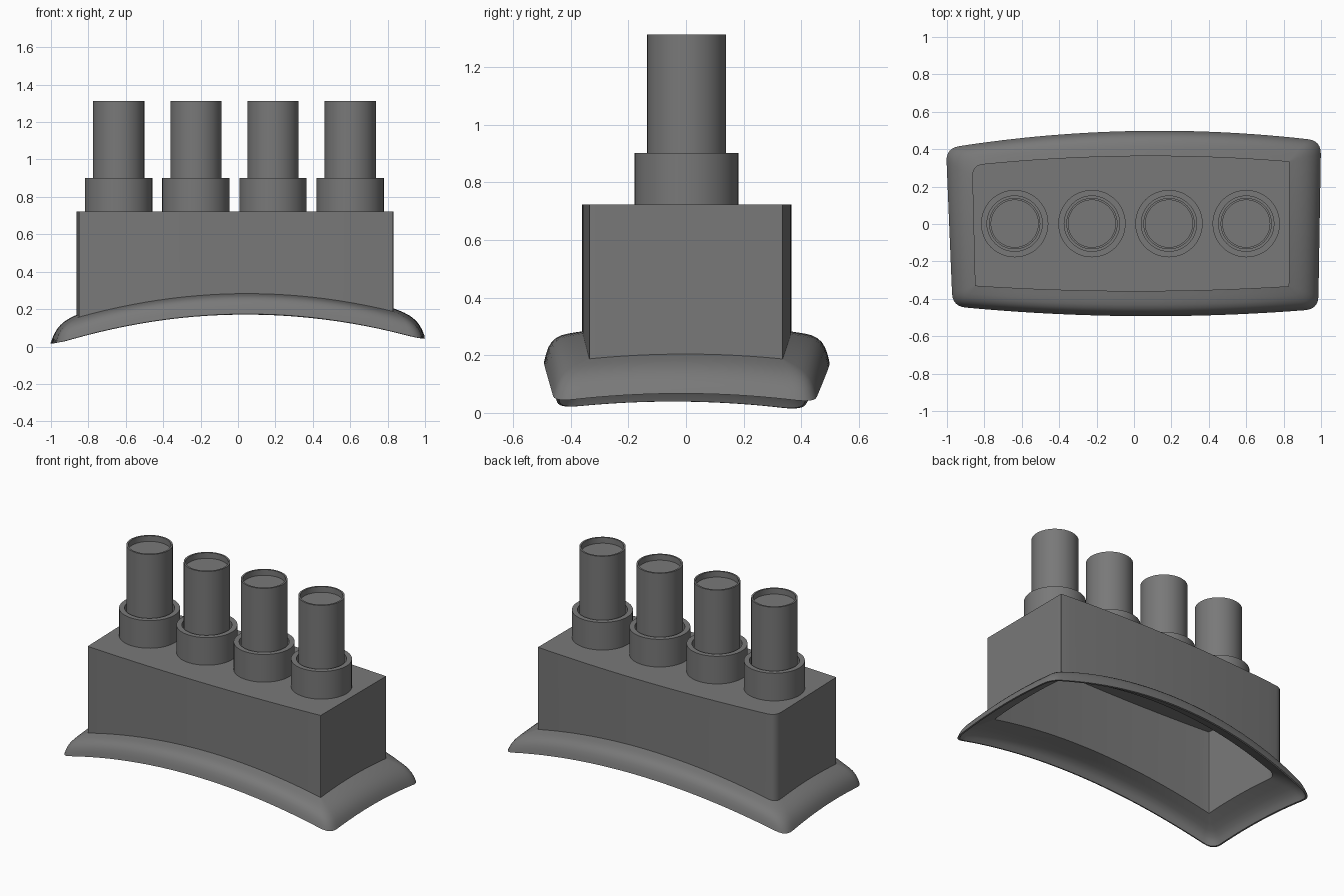
import bpy, bmesh, math
from mathutils import Vector

if "Cube" in bpy.data.objects:
    bpy.data.objects.remove(bpy.data.objects["Cube"])

grey = bpy.data.materials.new("dark grey")
grey.diffuse_color = (0.19, 0.19, 0.19, 1)
grey.use_nodes = True
grey.node_tree.nodes["Principled BSDF"].inputs["Base Color"].default_value = grey.diffuse_color

SIDE, ARC = 24, 6   # samples per side and per rounded corner


def outline(corners, bulges, radii):
    """Four bowed sides joined by rounded corners, counter-clockwise."""
    c = [Vector(p) for p in corners]

    def side(i, t):
        a, b = c[i], c[(i + 1) % 4]
        d = (b - a).normalized()
        return a.lerp(b, t) + Vector((d.y, -d.x)) * bulges[i] * 4 * t * (1 - t)

    pts = []
    for i in range(4):
        j = (i + 1) % 4
        length = (c[j] - c[i]).length
        t0, t1 = radii[i] / length, 1 - radii[j] / length
        pts += [side(i, t0 + (t1 - t0) * k / SIDE) for k in range(SIDE + 1)]
        # corner arc leading into the next side
        p, q = pts[-1], side(j, radii[j] / (c[(j + 1) % 4] - c[j]).length)
        for k in range(1, ARC):
            t = k / ARC
            pts.append(p * (1 - t) ** 2 + c[j] * 2 * t * (1 - t) + q * t * t)
    return pts


def saddle(p):
    """Height of the curved surface that the skirt rests on."""
    return 0.21 - 0.16 * p.x ** 2 + 0.015 * p.x - 0.15 * p.y ** 2


def finish(bm, name):
    bmesh.ops.recalc_face_normals(bm, faces=bm.faces)
    me = bpy.data.meshes.new(name)
    bm.to_mesh(me)
    bm.free()
    me.materials.append(grey)
    ob = bpy.data.objects.new(name, me)
    bpy.context.collection.objects.link(ob)
    bpy.ops.object.select_all(action='DESELECT')
    bpy.context.view_layer.objects.active = ob
    ob.select_set(True)
    bpy.ops.object.shade_smooth_by_angle(angle=math.radians(32))
    return ob


def loft(name, rings, closed, cap_ends):
    bm = bmesh.new()
    rows = [[bm.verts.new(p) for p in ring] for ring in rings]
    n = len(rows[0])
    for a, b in zip(rows, rows[1:]):
        for i in range(n):
            bm.faces.new((a[i], a[(i + 1) % n], b[(i + 1) % n], b[i]))
    if cap_ends:
        bm.faces.new(rows[0])
        bm.faces.new(rows[-1])
    return finish(bm, name)


# Hollow housing with flared skirt
box_corners = [(-0.85, -0.332), (0.83, -0.335), (0.832, 0.335), (-0.866, 0.315)]
box_bulges = (0.027, 0, 0.04, 0)
box_radii = (0.004, 0.004, 0.004, 0.06)
box = outline(box_corners, box_bulges, box_radii)
inner = outline([(x - math.copysign(0.03, x), y - math.copysign(0.03, y))
                 for x, y in box_corners], box_bulges, box_radii)
skirt = outline([(-0.97, -0.44), (0.985, -0.455), (1.0, 0.445), (-1.005, 0.405)],
                (0.045, 0.0, 0.072, 0.0), (0.07, 0.07, 0.07, 0.07))


def flat(pts, z):
    return [(p.x, p.y, z) for p in pts]


def flare(f, h):
    """Ring a fraction f out from the wall, h above the saddle."""
    ring = []
    for a, b in zip(box, skirt):
        p = a.lerp(b, f)
        drop = 1 - 0.4 * f * min(abs(p.x), 1) ** 6
        ring.append((p.x, p.y, saddle(p) + h * drop))
    return ring


rings = [flat(box, 0.722)]
for f, h in ((0, 0.092), (0.18, 0.091), (0.36, 0.09), (0.54, 0.087), (0.68, 0.08),
             (0.79, 0.069), (0.88, 0.052), (0.95, 0.027), (1.0, 0.0),
             (0.92, -0.004), (0.84, 0.022), (0.72, 0.04), (0.5, 0.052),
             (0.2, 0.058)):
    rings.append(flare(f, h))
rings.append([(p.x, p.y, saddle(p) + 0.07) for p in inner])
rings.append(flat(inner, 0.69))
loft("housing_with_skirt", rings, True, True)

# Four pipes standing in collars
SEG = 48
profile = [(0.18, 0.715), (0.18, 0.902), (0.148, 0.902), (0.148, 0.80),
           (0.137, 0.80), (0.137, 1.312), (0.126, 1.312), (0.126, 1.275)]
for number, cx in enumerate((-0.638, -0.225, 0.187, 0.6), 1):
    loft("pipe_%d" % number,
         [[(cx + r * math.cos(2 * math.pi * k / SEG),
            0.002 + r * math.sin(2 * math.pi * k / SEG), z) for k in range(SEG)]
          for r, z in profile], True, True)
